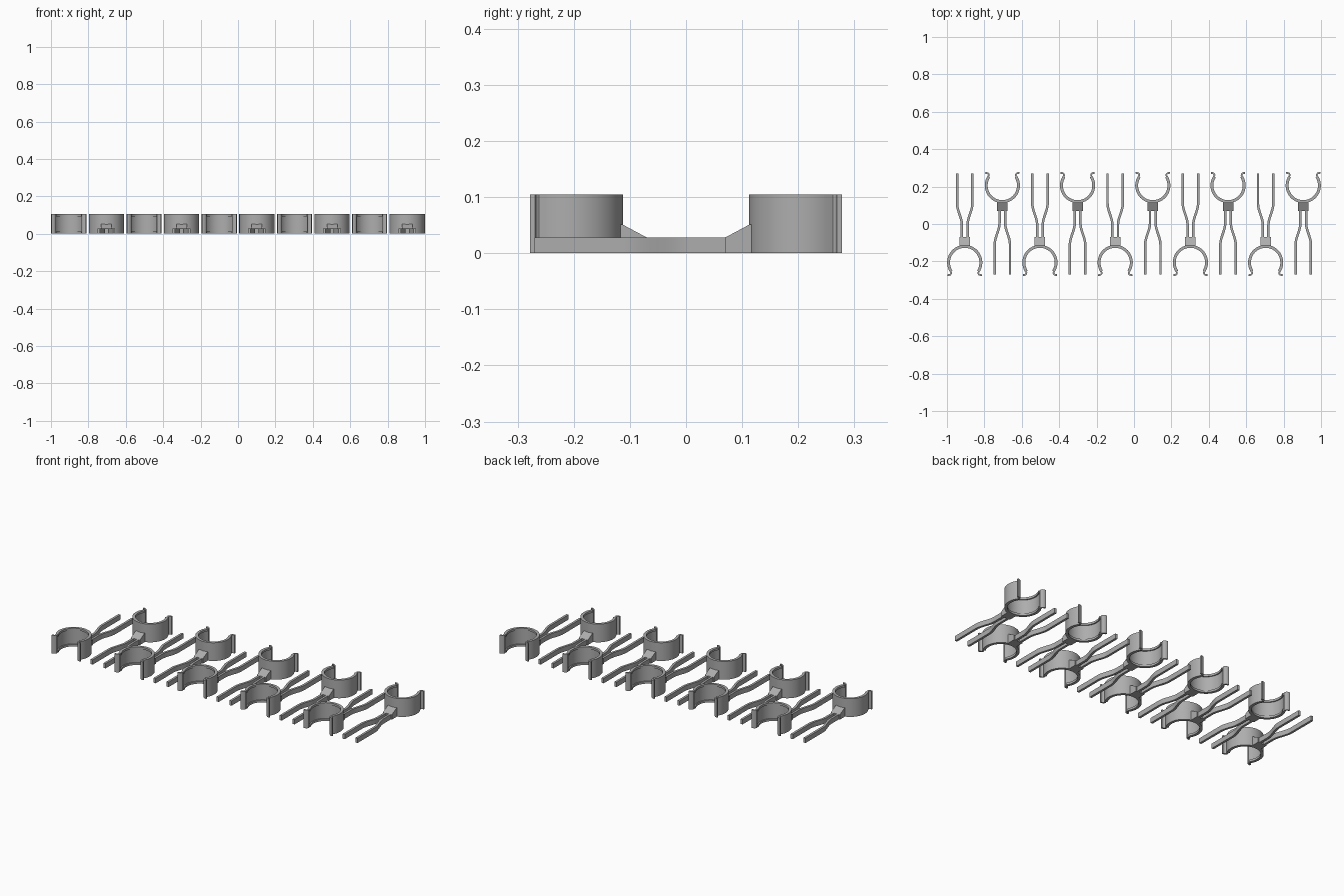
import bpy, bmesh, math
from mathutils import Vector, Matrix

if "Cube" in bpy.data.objects:
    bpy.data.objects.remove(bpy.data.objects["Cube"])

grey = bpy.data.materials.new("light_grey")
grey.diffuse_color = (0.42, 0.42, 0.42, 1)
grey.use_nodes = True
grey.node_tree.nodes["Principled BSDF"].inputs["Base Color"].default_value = grey.diffuse_color

HEIGHT = 0.105      # clip ring height
RING_Y = 0.206      # ring centre
R_MID = 0.0895      # ring wall centre radius
ARM_H = 0.028


def finish(bm, name):
    bmesh.ops.recalc_face_normals(bm, faces=bm.faces)
    me = bpy.data.meshes.new(name)
    bm.to_mesh(me)
    bm.free()
    me.materials.append(grey)
    return me


def sweep(name, path, width, z0, z1):
    """Sweep an upright rectangle along a flat path."""
    bm = bmesh.new()
    pts = [Vector(p) for p in path]
    rings = []
    for i, p in enumerate(pts):
        t = (pts[min(i + 1, len(pts) - 1)] - pts[max(i - 1, 0)]).normalized()
        n = Vector((-t.y, t.x)) * width / 2
        rings.append([bm.verts.new((q.x, q.y, z))
                      for q, z in ((p - n, z0), (p + n, z0), (p + n, z1), (p - n, z1))])
    for a, b in zip(rings, rings[1:]):
        for k in range(4):
            bm.faces.new((a[k], a[(k + 1) % 4], b[(k + 1) % 4], b[k]))
    bm.faces.new(rings[0])
    bm.faces.new(rings[-1])
    return finish(bm, name)


def arc(radius, end, steps=48):
    """Arc round the ring, open towards +y; end is the angle above the x axis."""
    a0, a1 = math.pi - end, 2 * math.pi + end
    return [(radius * math.cos(a0 + (a1 - a0) * i / steps),
             RING_Y + radius * math.sin(a0 + (a1 - a0) * i / steps)) for i in range(steps + 1)]


# Ring wall with outward flared lips at the opening
END = math.radians(33)
body = arc(R_MID, END)
ex, ey = body[-1]
flare = [(ex - 0.003, ey + 0.006), (ex - 0.002, ey + 0.011),
         (ex + 0.002, ey + 0.0155), (ex + 0.008, ey + 0.018), (ex + 0.0165, ey + 0.0185)]
path = [(-x, y) for x, y in reversed(flare)] + body + flare
ring = sweep("clip_ring", path, 0.009, 0, HEIGHT)

# Inner ledges at the top and bottom of the ring
ledge_path = arc(R_MID - 0.0075, END)
ledge_low = sweep("lower_ledge", ledge_path, 0.007, 0, 0.012)
ledge_top = sweep("upper_ledge", ledge_path, 0.007, HEIGHT - 0.012, HEIGHT)

# Arm: straight, easing inwards to the neck
arm_path = [(0.041, -0.27)]
for i in range(17):
    t = i / 16
    s = t * t * (3 - 2 * t)
    arm_path.append((0.041 - 0.026 * s, -0.11 + 0.115 * t))
arm_path.append((0.015, 0.08))
arm_r = sweep("right_arm", arm_path, 0.013, 0, ARM_H)
arm_l = sweep("left_arm", [(-x, y) for x, y in arm_path], 0.013, 0, ARM_H)

# Sloped neck block joining the arms to the ring
bm = bmesh.new()
side = [(0.07, 0), (0.12, 0), (0.12, 0.051), (0.113, 0.051), (0.07, ARM_H)]
f = bm.faces.new([bm.verts.new((-0.028, y, z)) for y, z in side])
ext = bmesh.ops.extrude_face_region(bm, geom=[f])
bmesh.ops.translate(bm, vec=(0.056, 0, 0),
                    verts=[v for v in ext["geom"] if isinstance(v, bmesh.types.BMVert)])
neck = finish(bm, "neck_block")

# Row of ten clips, alternately turned round
for i in range(10):
    turn = Matrix.Rotation(math.pi if i % 2 == 0 else 0, 4, 'Z')
    place = Matrix.Translation((-0.905 + i * 1.81 / 9, 0, 0)) @ turn
    for me in (ring, ledge_low, ledge_top, arm_r, arm_l, neck):
        ob = bpy.data.objects.new(f"{me.name}_{i + 1}", me)
        ob.matrix_world = place
        bpy.context.collection.objects.link(ob)
        ob.select_set(True)
        bpy.context.view_layer.objects.active = ob

# Smooth curved walls, keep edges sharp
for me in (ring, ledge_low, ledge_top, arm_r, arm_l):
    me.shade_smooth()
    me.set_sharp_from_angle(angle=math.radians(30))
